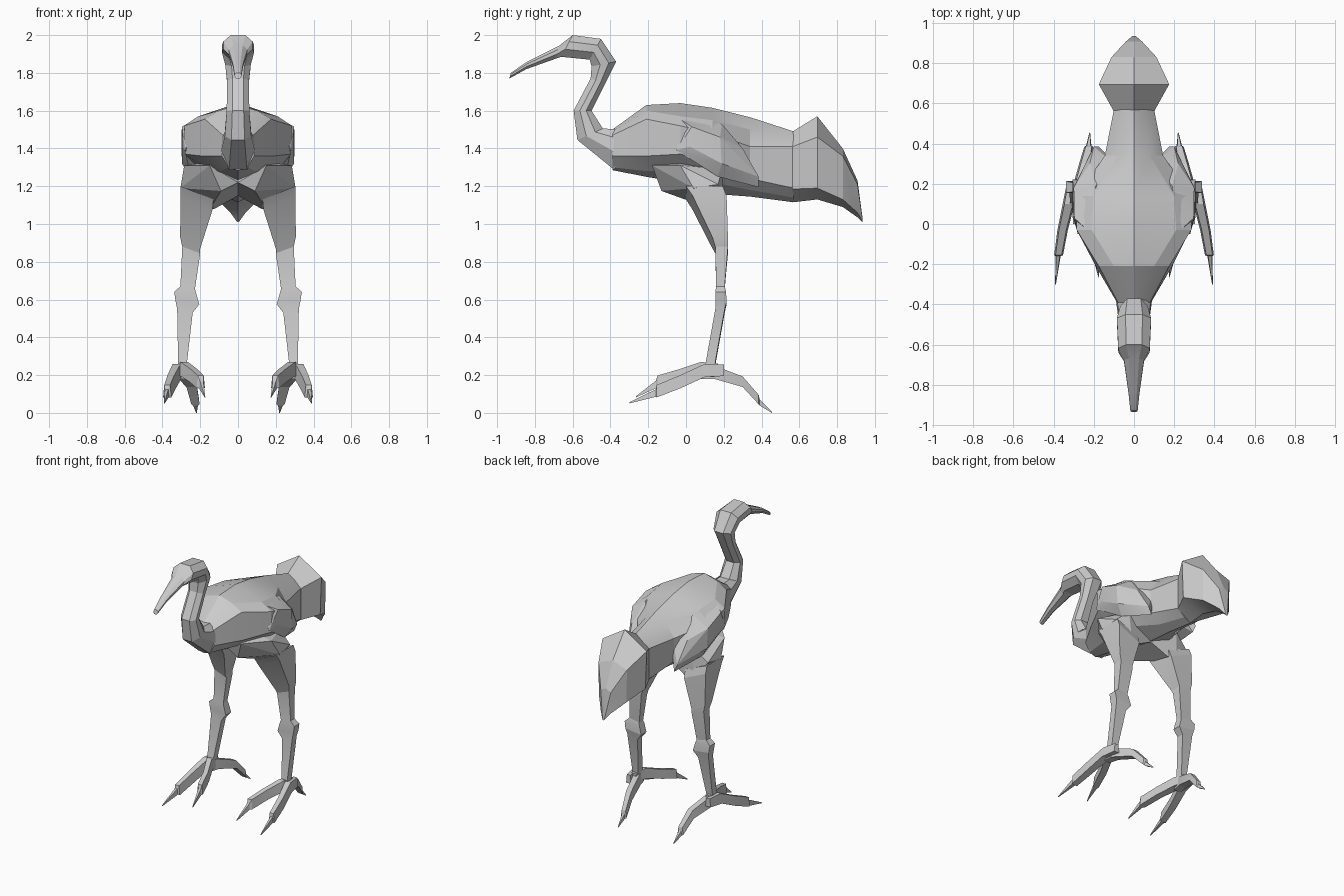
import bpy, bmesh, math
from mathutils import Vector

grey = bpy.data.materials.new("plain_grey")
grey.diffuse_color = (0.6, 0.6, 0.6, 1)


def finish(bm, name, mirror=False):
    bmesh.ops.remove_doubles(bm, verts=bm.verts, dist=0.0005)
    bmesh.ops.recalc_face_normals(bm, faces=bm.faces)
    me = bpy.data.meshes.new(name)
    bm.to_mesh(me)
    bm.free()
    me.materials.append(grey)
    ob = bpy.data.objects.new(name, me)
    bpy.context.collection.objects.link(ob)
    if mirror:
        ob.modifiers.new("mirror", 'MIRROR').use_mirror_merge = False
    bpy.ops.object.select_all(action='DESELECT')
    ob.select_set(True)
    bpy.context.view_layer.objects.active = ob
    bpy.ops.object.shade_smooth_by_angle(angle=math.radians(15))
    return ob


def loft(name, rings, mirror=False):
    """Skin closed rings of equal point count and cap both ends."""
    bm = bmesh.new()
    vs = [[bm.verts.new(p) for p in r] for r in rings]
    n = len(rings[0])
    for a, b in zip(vs, vs[1:]):
        for i in range(n):
            j = (i + 1) % n
            bm.faces.new((a[i], a[j], b[j], b[i]))
    bm.faces.new(vs[0])
    bm.faces.new(vs[-1])
    return finish(bm, name, mirror)


def hull(name, pts):
    bm = bmesh.new()
    for p in pts:
        bm.verts.new(p)
    res = bmesh.ops.convex_hull(bm, input=bm.verts)
    junk = {v for v in res["geom_interior"] if isinstance(v, bmesh.types.BMVert)}
    bmesh.ops.delete(bm, geom=list(junk), context='VERTS')
    return finish(bm, name, True)


def section(y, top, pts, bottom):
    """Symmetric cross-section at y: top z, side points (x, z), bottom z."""
    right = [(x, y, z) for x, z in pts]
    left = [(-x, y, z) for x, z in reversed(pts)]
    return [(0, y, top)] + right + [(0, y, bottom)] + left


# torso: shoulders wide, rump narrow
loft("torso", [
    section(-0.39, 1.50, [(0.05, 1.49), (0.08, 1.47), (0.085, 1.36), (0.05, 1.30)], 1.285),
    section(-0.21, 1.63, [(0.10, 1.60), (0.175, 1.555), (0.19, 1.36), (0.09, 1.28)], 1.25),
    section(-0.03, 1.64, [(0.21, 1.57), (0.285, 1.52), (0.28, 1.37), (0.16, 1.28)], 1.22),
    section(0.14, 1.615, [(0.20, 1.55), (0.285, 1.48), (0.25, 1.33), (0.16, 1.22)], 1.16),
    section(0.34, 1.565, [(0.08, 1.50), (0.145, 1.41), (0.14, 1.24), (0.07, 1.18)], 1.145),
    section(0.57, 1.49, [(0.05, 1.455), (0.10, 1.41), (0.10, 1.19), (0.05, 1.14)], 1.115),
])

# tail: flares out, then droops to a point
loft("tail", [
    section(0.565, 1.49, [(0.103, 1.41), (0.103, 1.185)], 1.115),
    section(0.695, 1.57, [(0.175, 1.46), (0.165, 1.19)], 1.13),
    section(0.83, 1.40, [(0.112, 1.36), (0.11, 1.13)], 1.09),
    section(0.908, 1.23, [(0.04, 1.21), (0.04, 1.06)], 1.035),
    section(0.935, 1.03, [(0.008, 1.025), (0.008, 1.015)], 1.01),
])

# neck, head and beak: back (y, z), front (y, z), half width
spine = [
    ((-0.27, 1.50), (-0.38, 1.287), 0.095),
    ((-0.44, 1.505), (-0.575, 1.445), 0.07),
    ((-0.50, 1.60), (-0.595, 1.60), 0.06),
    ((-0.43, 1.74), (-0.505, 1.77), 0.058),
    ((-0.37, 1.86), (-0.50, 1.835), 0.068),
    ((-0.45, 1.98), (-0.51, 1.87), 0.085),
    ((-0.60, 2.00), (-0.66, 1.885), 0.078),
    ((-0.67, 1.945), (-0.69, 1.875), 0.05),
    ((-0.84, 1.86), (-0.845, 1.82), 0.027),
    ((-0.928, 1.80), (-0.935, 1.77), 0.018),
]
rings = []
for b, f, w in spine:
    b, f = Vector(b), Vector(f)
    half = [(w * k, *b.lerp(f, t)) for k, t in ((0.5, 0), (1, 0.3), (1, 0.65), (0.5, 1))]
    rings.append(half + [(-x, y, z) for x, y, z in reversed(half)])
loft("neck_head_and_beak", rings)

# folded wings
hull("wing", [
    (0.22, -0.04, 1.56), (0.28, -0.05, 1.39), (0.297, 0.03, 1.515), (0.297, 0.02, 1.41),
    (0.30, 0.18, 1.46), (0.297, 0.19, 1.32), (0.22, 0.30, 1.40), (0.20, 0.385, 1.25),
    (0.175, 0.385, 1.195), (0.15, 0.36, 1.26), (0.25, 0.17, 1.25), (0.10, 0.30, 1.40),
    (0.10, 0.10, 1.45), (0.19, 0.19, 1.53)])

# hips joining the belly to the thighs
hull("hip", [
    (0.15, -0.18, 1.31), (0.09, -0.13, 1.175), (0, -0.12, 1.22), (0.285, -0.03, 1.31),
    (0.305, 0.04, 1.19), (0.295, 0.17, 1.21), (0.13, 0.05, 1.11), (0.125, 0.19, 1.08),
    (0.19, 0.205, 1.08), (0, 0.17, 1.15), (0, 0, 1.35), (0.2, 0.19, 1.29)])

# legs: inner x, outer x, front y, back y, inner z, outer z
leg = [
    (0.13, 0.303, 0.00, 0.195, 1.13, 1.20),
    (0.135, 0.305, 0.035, 0.215, 1.075, 1.15),
    (0.20, 0.306, 0.14, 0.222, 0.87, 0.93),
    (0.20, 0.295, 0.155, 0.222, 0.845, 0.88),
    (0.228, 0.305, 0.16, 0.205, 0.655, 0.67),
    (0.222, 0.338, 0.155, 0.212, 0.635, 0.64),
    (0.205, 0.33, 0.155, 0.215, 0.575, 0.59),
    (0.24, 0.322, 0.155, 0.205, 0.53, 0.55),
    (0.272, 0.317, 0.105, 0.155, 0.25, 0.27),
    (0.275, 0.325, 0.09, 0.15, 0.19, 0.19),
]
loft("leg", [[(a, f, zi), (b, f, zo), (b, k, zo), (a, k, zi)]
             for a, b, f, k, zi, zo in leg], True)


def toe(name, path):
    """Square-section toe from points (x, y, z, half width, half height)."""
    loft(name, [[(x - w, y, z - h), (x + w, y, z - h), (x + w * 0.7, y, z + h),
                 (x - w * 0.7, y, z + h)] for x, y, z, w, h in path], True)


# toes with thin claws
toe("outer_toe", [(0.315, 0.20, 0.225, 0.02, 0.03), (0.325, 0.10, 0.225, 0.03, 0.035),
                  (0.355, -0.03, 0.165, 0.026, 0.035), (0.375, -0.155, 0.115, 0.022, 0.033),
                  (0.378, -0.16, 0.105, 0.013, 0.02), (0.39, -0.30, 0.053, 0.002, 0.003)])
toe("inner_toe", [(0.295, 0.17, 0.23, 0.025, 0.03), (0.285, 0.08, 0.235, 0.028, 0.035),
                  (0.235, -0.03, 0.20, 0.025, 0.033), (0.197, -0.15, 0.165, 0.022, 0.033),
                  (0.193, -0.16, 0.15, 0.013, 0.02), (0.175, -0.265, 0.085, 0.002, 0.003)])
toe("back_toe", [(0.30, 0.08, 0.215, 0.025, 0.035), (0.285, 0.15, 0.215, 0.03, 0.035),
                 (0.245, 0.30, 0.165, 0.028, 0.028), (0.225, 0.385, 0.07, 0.022, 0.025),
                 (0.225, 0.39, 0.055, 0.013, 0.016), (0.22, 0.455, 0.003, 0.002, 0.003)])
